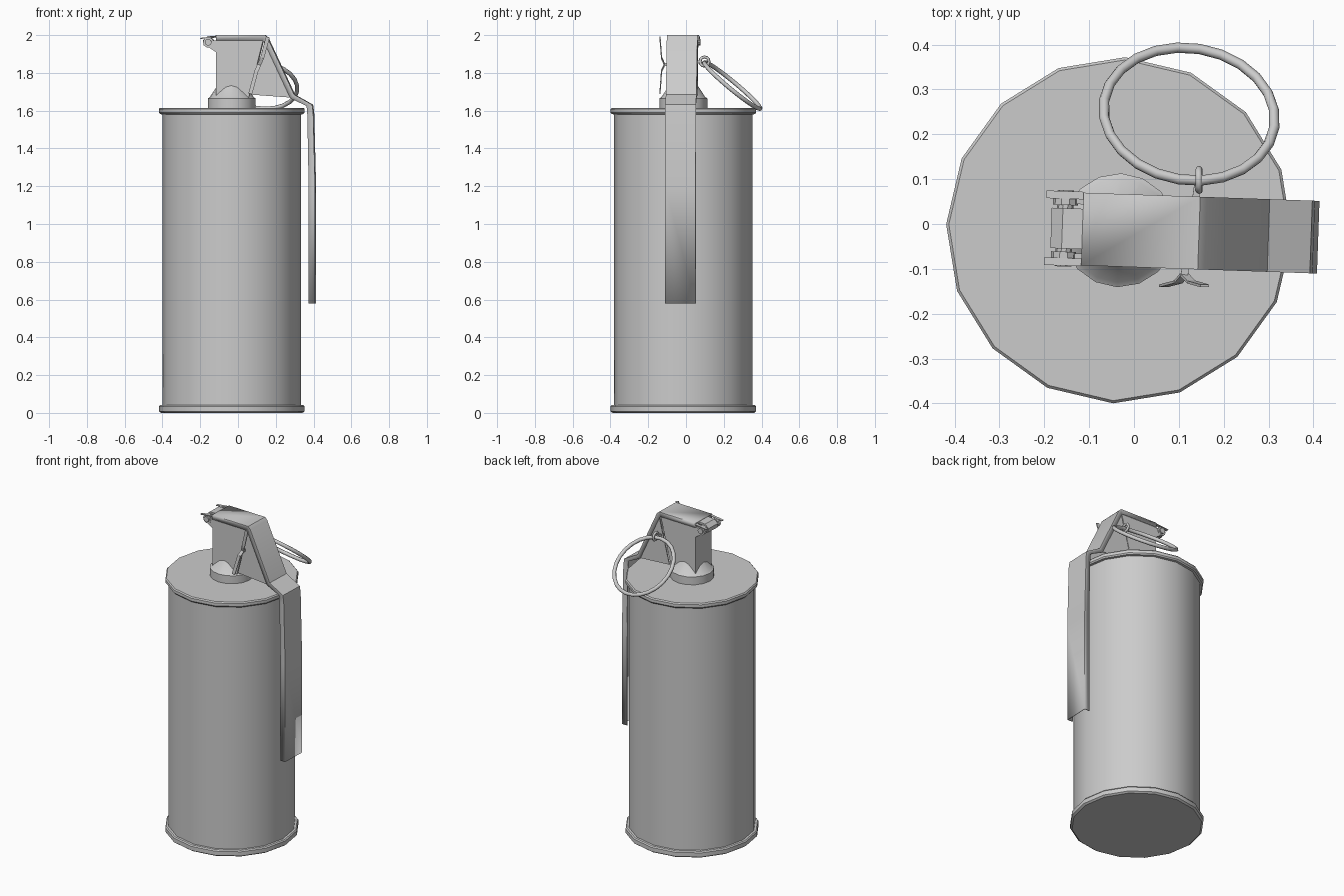
import bpy, bmesh, math
from mathutils import Matrix, Vector

if "Cube" in bpy.data.objects:
    bpy.data.objects.remove(bpy.data.objects["Cube"])

CX, CY = -0.033, -0.014
# the whole device is turned slightly about its own axis
PLACE = (Matrix.Translation((CX, CY, 0)) @ Matrix.Rotation(math.radians(-2), 4, 'Z')
         @ Matrix.Translation((-CX, 0, 0)))


def make(name, verts, faces, place=True, angle=30, thick=0):
    me = bpy.data.meshes.new(name)
    me.from_pydata(verts, [], faces)
    bm = bmesh.new()
    bm.from_mesh(me)
    bmesh.ops.recalc_face_normals(bm, faces=bm.faces)
    bm.to_mesh(me)
    bm.free()
    if place:
        me.transform(PLACE)
    ob = bpy.data.objects.new(name, me)
    bpy.context.collection.objects.link(ob)
    if thick:
        m = ob.modifiers.new("thickness", 'SOLIDIFY')
        m.thickness, m.offset = thick, 0
    bpy.ops.object.select_all(action='DESELECT')
    ob.select_set(True)
    bpy.context.view_layer.objects.active = ob
    bpy.ops.object.shade_smooth_by_angle(angle=math.radians(angle))
    return ob


def lathe(name, profile, n=16):
    verts, faces = [], []
    for r, z in profile:
        for k in range(n):
            a = math.pi + 2 * math.pi * k / n
            verts.append((CX + r * math.cos(a), r * math.sin(a), z))
    for i in range(len(profile) - 1):
        for k in range(n):
            k2 = (k + 1) % n
            faces.append((i * n + k, i * n + k2, (i + 1) * n + k2, (i + 1) * n + k))
    faces += [tuple(range(n)), tuple(range(len(verts) - n, len(verts)))]
    return make(name, verts, faces)


def prism(name, outline, y0, y1):
    n = len(outline)
    verts = [(x, y, z) for y in (y0, y1) for x, z in outline]
    faces = [(k, (k + 1) % n, (k + 1) % n + n, k + n) for k in range(n)]
    faces += [tuple(range(n)), tuple(range(n, 2 * n))]
    return make(name, verts, faces)


def circle(x, z, r, n=10):
    return [(x + r * math.cos(2 * math.pi * k / n), z + r * math.sin(2 * math.pi * k / n))
            for k in range(n)]


def torus(name, center, R, r, rot, n, m):
    verts, faces = [], []
    for i in range(n):
        a = 2 * math.pi * i / n
        for j in range(m):
            b = 2 * math.pi * j / m
            d = R + r * math.cos(b)
            verts.append(rot @ Vector((d * math.cos(a), d * math.sin(a), r * math.sin(b)))
                         + Vector(center))
            i2, j2 = (i + 1) % n, (j + 1) % m
            faces.append((i * m + j, i2 * m + j, i2 * m + j2, i * m + j2))
    return make(name, verts, faces, place=False, angle=80)


def rod(name, p, q, w, h):
    # thin bar of width w and height h between two points
    p, q = Vector(p), Vector(q)
    d = (q - p).normalized()
    s = d.cross(Vector((0, 1, 0)) if abs(d.y) < 0.8 else Vector((1, 0, 0))).normalized()
    t = d.cross(s)
    verts = [e + s * a * w / 2 + t * b * h / 2 for e in (p, q)
             for a, b in ((-1, -1), (1, -1), (1, 1), (-1, 1))]
    faces = [(k, (k + 1) % 4, (k + 1) % 4 + 4, k + 4) for k in range(4)]
    return make(name, verts, faces + [(0, 1, 2, 3), (4, 5, 6, 7)], place=False)


# canister with rolled rims
lathe("canister", [(0.375, 0.0), (0.386, 0.008), (0.386, 0.034), (0.380, 0.041), (0.367, 0.042),
                   (0.367, 1.58), (0.380, 1.582), (0.386, 1.590), (0.386, 1.608), (0.380, 1.615)])
# threaded collar under the fuze head
lathe("collar", [(0.127, 1.61), (0.127, 1.665), (0.116, 1.672), (0.065, 1.75)])

# fuze head block
prism("fuze_head", [(-0.115, 1.66), (-0.115, 1.99), (0.14, 1.99), (0.06, 1.67)], -0.076, 0.076)

# safety lever: folded channel running over the head and down the side
stations = [(-0.115, 2.0, -0.115, 1.972), (0.145, 2.0, 0.13, 1.972), (0.16, 1.985, 0.14, 1.965),
            (0.30, 1.685, 0.28, 1.665), (0.395, 1.632, 0.366, 1.625), (0.401, 1.59, 0.370, 1.58),
            (0.411, 1.2, 0.377, 1.2), (0.411, 0.58, 0.375, 0.58)]
HW = 0.081
verts, faces = [], []
for i, (ox, oz, ix, iz) in enumerate(stations):
    verts += [(ix, -HW, iz), (ox, -HW, oz), (ox, HW, oz), (ix, HW, iz)]
    if i:
        faces += [(4 * i - 4 + k, 4 * i - 3 + k, 4 * i + 1 + k, 4 * i + k) for k in range(3)]
lever = make("safety_lever", verts, faces, thick=0.006)
lever.modifiers["thickness"].offset = -1
# triangular cheeks of the lever
for side, s in (("front", -1), ("back", 1)):
    prism("lever_cheek_" + side, [(0.15, 1.992), (0.07, 1.685), (0.30, 1.668), (0.30, 1.68)],
          s * 0.075, s * 0.0805)

# hinge: ears, pin and lever tongue
for side, s in (("front", -1), ("back", 1)):
    prism("hinge_ear_" + side, circle(-0.155, 1.962, 0.028), s * 0.052, s * 0.076)
    prism("hinge_arm_" + side, [(-0.16, 1.94), (-0.10, 1.90), (-0.10, 1.97), (-0.16, 1.975)],
          s * 0.055, s * 0.074)
    prism("hinge_plate_" + side, [(-0.198, 1.985), (-0.115, 1.995), (-0.115, 1.99), (-0.196, 1.98)],
          s * 0.066, s * 0.083)
prism("hinge_pin", circle(-0.155, 1.962, 0.018), -0.085, 0.085)
prism("hinge_tongue", [(-0.10, 1.998), (-0.16, 1.994), (-0.185, 1.972), (-0.18, 1.945),
                       (-0.155, 1.935), (-0.155, 1.945), (-0.172, 1.955), (-0.172, 1.972),
                       (-0.155, 1.984), (-0.10, 1.985)], -0.045, 0.045)

# split pin: shaft, splayed legs and eye
rod("pin_shaft", (0.142, 0.085, 1.858), (0.112, -0.115, 1.843), 0.016, 0.016)
rod("pin_leg_upper", (0.112, -0.113, 1.843), (0.128, -0.130, 1.88), 0.02, 0.006)
rod("pin_leg_upper_tip", (0.127, -0.129, 1.875), (0.158, -0.138, 1.99), 0.02, 0.006)
rod("pin_leg_lower", (0.112, -0.113, 1.843), (0.098, -0.130, 1.81), 0.02, 0.006)
rod("pin_leg_lower_tip", (0.099, -0.129, 1.815), (0.065, -0.138, 1.69), 0.02, 0.006)
torus("pin_eye", (0.145, 0.098, 1.86), 0.024, 0.008,
      Matrix.Rotation(math.radians(88), 3, 'Y'), 12, 6)

# pull ring hanging from the eye
torus("pull_ring", (0.123, 0.245, 1.733), 0.192, 0.0115,
      Matrix.Rotation(math.radians(-9), 3, 'Z') @ Matrix.Rotation(math.radians(-40), 3, 'X'), 24, 8)
